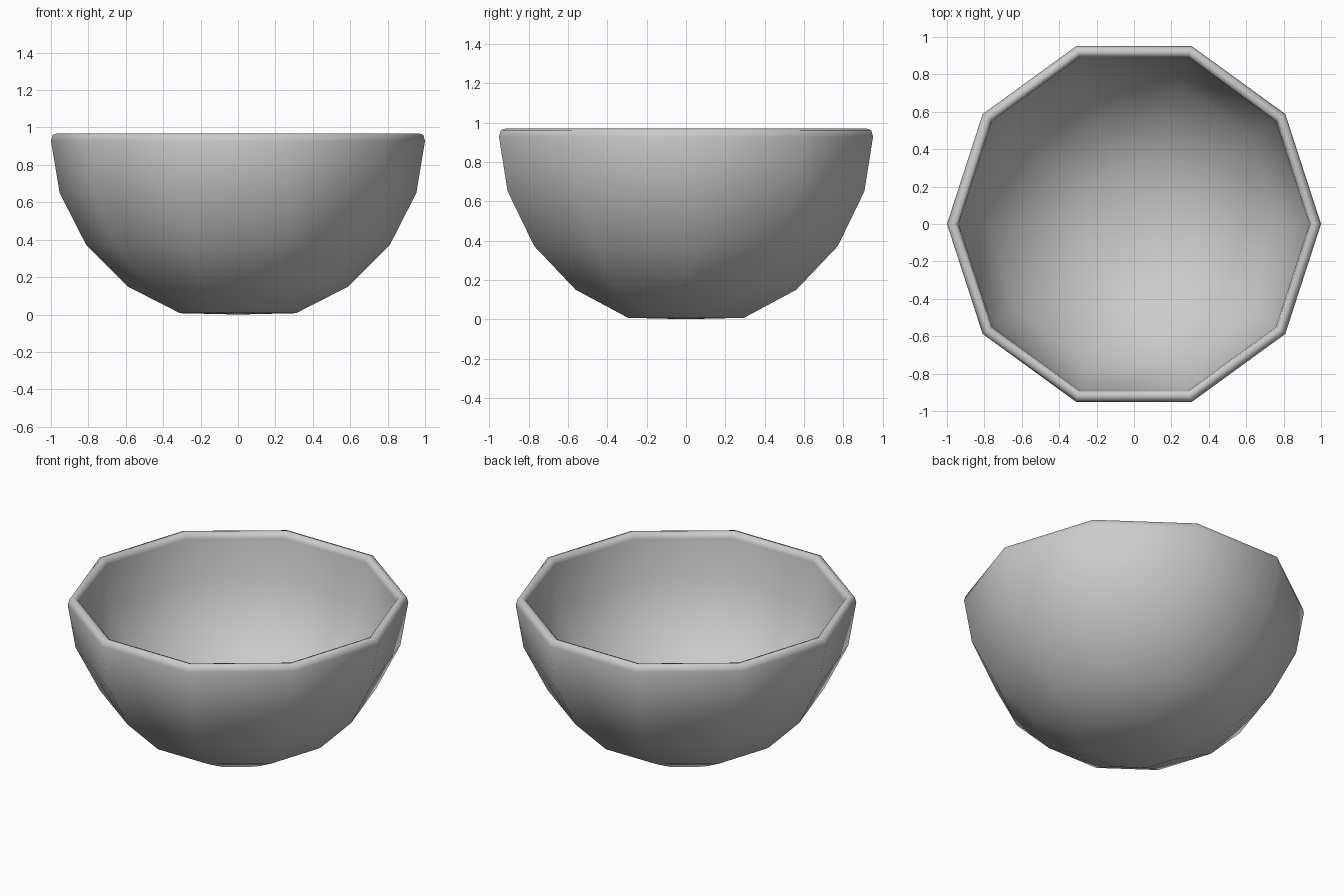
import bpy, bmesh
from math import sin, cos, pi, radians

if "Cube" in bpy.data.objects:
    bpy.data.objects.remove(bpy.data.objects["Cube"])

SIDES = 10
CENTRE_Z = 0.961
WALL = 0.03


def arc(radius):
    # Rings of a hemisphere every 18 degrees, bottom to top, without the pole
    return [(radius * sin(radians(a)), CENTRE_Z - radius * cos(radians(a)))
            for a in (18, 36, 54, 72)]


# Bowl profile: outer wall, rounded rim with an overhanging lip, thin inner wall
rim = [(1.0, 0.928), (0.99, 0.961), (0.967, 0.969), (0.945, 0.961), (0.938, 0.93)]
profile = arc(1.003) + rim + arc(1.0 - WALL)[::-1]

# Bowl: lathe the profile around z and close both floors with a fan
bm = bmesh.new()
rings = [[bm.verts.new((r * cos(2 * pi * i / SIDES), r * sin(2 * pi * i / SIDES), z))
          for i in range(SIDES)] for r, z in profile]
for low, high in zip(rings, rings[1:]):
    for i in range(SIDES):
        j = (i + 1) % SIDES
        bm.faces.new((low[i], low[j], high[j], high[i]))
for ring, z in ((rings[0], 0.0), (rings[-1], WALL)):
    pole = bm.verts.new((0, 0, z))
    for i in range(SIDES):
        bm.faces.new((ring[i], pole, ring[(i + 1) % SIDES]))
bmesh.ops.recalc_face_normals(bm, faces=bm.faces)
for f in bm.faces:
    f.smooth = True

mesh = bpy.data.meshes.new("bowl")
bm.to_mesh(mesh)
bm.free()
bowl = bpy.data.objects.new("bowl", mesh)
bpy.context.collection.objects.link(bowl)
